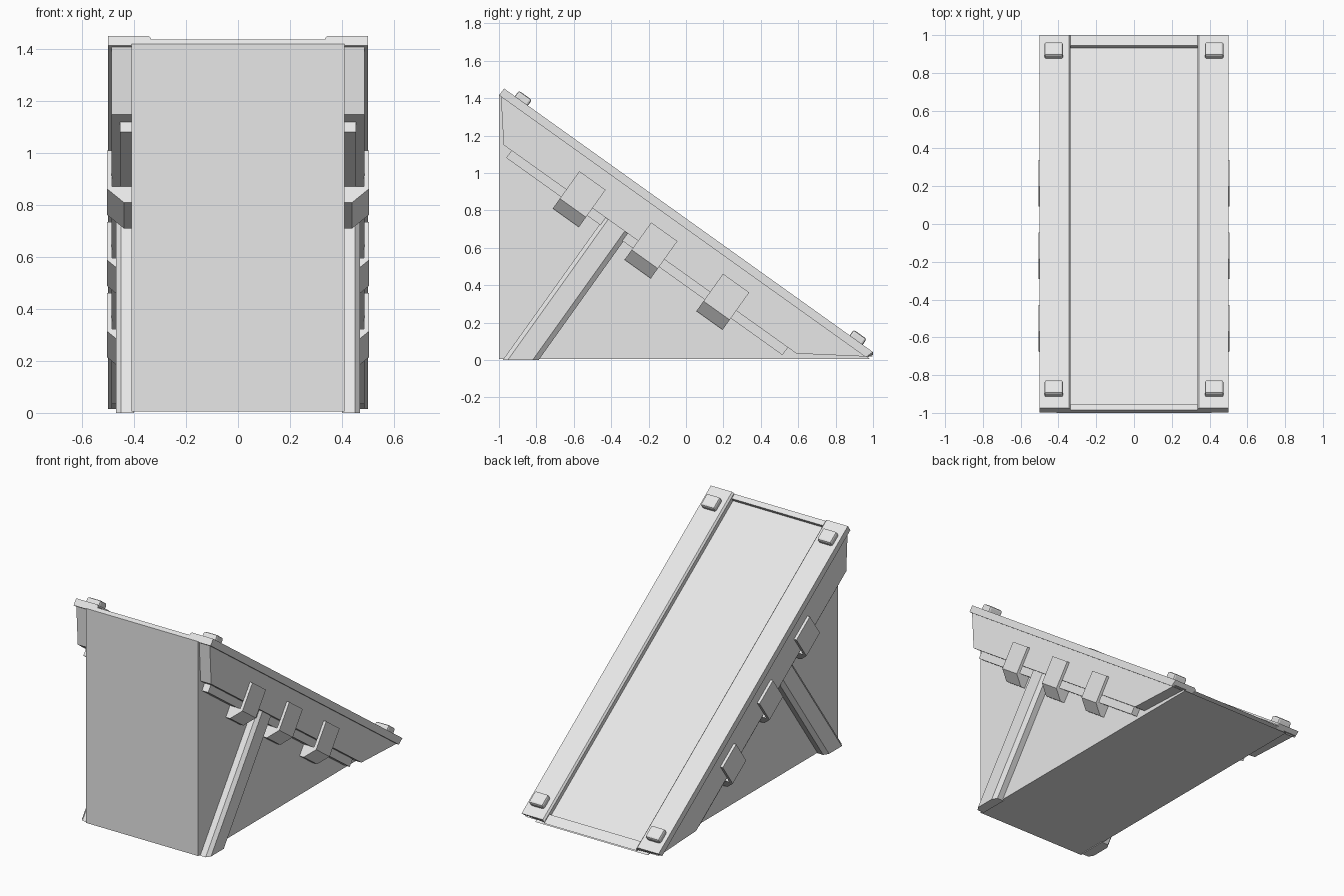
import bpy, bmesh
from mathutils import Vector

cube = bpy.data.objects.get("Cube")
if cube:
    bpy.data.objects.remove(cube, do_unlink=True)

grey = bpy.data.materials.new("light grey")
grey.use_nodes = True
grey.diffuse_color = (0.8, 0.8, 0.8, 1)
grey.node_tree.nodes["Principled BSDF"].inputs["Base Color"].default_value = (0.8, 0.8, 0.8, 1)

# Slope frame: s runs down the ramp, t is the height above the rail tops
TOP = Vector((0, -0.973, 1.452))
LOW = Vector((0, 1.0, 0.043))
DOWN = (LOW - TOP).normalized()
UP = Vector((0, -DOWN.z, DOWN.y))


def slope(x, s, t):
    return Vector((x, 0, 0)) + TOP + DOWN * s + UP * t


def low_end(x, t):
    """Point where a line along the ramp is cut off at its foot."""
    s = min((1 - TOP.y - t * UP.y) / DOWN.y, (0.015 - TOP.z - t * UP.z) / DOWN.z)
    return slope(x, s, t)


def loft(name, ring_a, ring_b, mirror=True, bevel=0):
    """Solid between two matching outlines, mirrored to the other side."""
    bm = bmesh.new()
    a = [bm.verts.new(p) for p in ring_a]
    b = [bm.verts.new(p) for p in ring_b]
    bm.faces.new(a)
    bm.faces.new(b)
    for i in range(len(a)):
        j = (i + 1) % len(a)
        bm.faces.new((a[i], a[j], b[j], b[i]))
    bmesh.ops.recalc_face_normals(bm, faces=bm.faces)
    mesh = bpy.data.meshes.new(name)
    bm.to_mesh(mesh)
    bm.free()
    mesh.materials.append(grey)
    obj = bpy.data.objects.new(name, mesh)
    bpy.context.collection.objects.link(obj)
    if bevel:
        mod = obj.modifiers.new("Bevel", 'BEVEL')
        mod.width, mod.segments = bevel, 2
    if mirror:
        obj.modifiers.new("Mirror", 'MIRROR').use_mirror_merge = False
    return obj


def side_prism(name, outline, x0, x1, mirror=True):
    loft(name, [(x0, y, z) for y, z in outline], [(x1, y, z) for y, z in outline], mirror)


def slope_prism(name, section, s0, s1, **kw):
    loft(name, [slope(x, s0, t) for x, t in section], [slope(x, s1, t) for x, t in section], **kw)


# Wedge body with the deck as its sloping face
side_prism("ramp_body", [(-1, 0.005), (-1, 1.42), (0.985, 0.005)], -0.41, 0.41, mirror=False)

# Raised side rails with a chamfered inner edge
rail = [(0.345, 0), (0.5, 0), (0.5, -0.045), (0.335, -0.045), (0.335, -0.012)]
loft("side_rail", [slope(x, 0, t) for x, t in rail], [low_end(x, t) for x, t in rail])

# Low lips across both ends of the deck
lip = [(-0.34, -0.018), (0.34, -0.018), (0.34, -0.045), (-0.34, -0.045)]
slope_prism("top_lip", lip, 0, 0.035, mirror=False)
loft("bottom_lip", [slope(x, 2.37, t) for x, t in lip], [low_end(x, t) for x, t in lip], False)

# Side skirts under the rails
side_prism("side_skirt", [(-0.99, 1.415), (-0.975, 1.15), (0.59, 0.035), (0.98, 0.018)], 0.4, 0.487)

# Thin bar running below each skirt
bar = [(0.4, -0.24), (0.455, -0.24), (0.455, -0.295), (0.4, -0.295)]
slope_prism("side_bar", bar, 0.225, 2.04)

# Hooked clips holding the bar
hook = [(0.485, 0), (0.505, 0), (0.505, -0.18), (0.44, -0.245), (0.4, -0.245),
        (0.4, -0.17), (0.485, -0.17)]
clip_start = Vector((0, -0.57, 1.01)) - TOP
for i in range(3):
    s = clip_start.dot(DOWN) + i * 0.472
    t0 = clip_start.dot(UP)
    slope_prism(f"clip_{i + 1}", [(x, t0 + t) for x, t in hook], s, s + 0.172)

# Chamfered diagonal struts, square to the slope
strut = [(0.4, 0), (0.45, 0), (0.47, 0.027), (0.47, 0.16), (0.45, 0.192), (0.4, 0.192)]
foot = [Vector((x, -0.98 + w, 0)) for x, w in strut]
loft("side_strut", foot, [p + UP * 0.95 for p in foot])

# Rounded bolt heads at the rail ends
pad = [(0.375, 0.037), (0.475, 0.037), (0.475, -0.01), (0.375, -0.01)]
for name, y in (("top_bolt", -0.88), ("bottom_bolt", 0.91)):
    s = (y - TOP.y) / DOWN.y
    slope_prism(name, pad, s - 0.043, s + 0.043, bevel=0.012)
